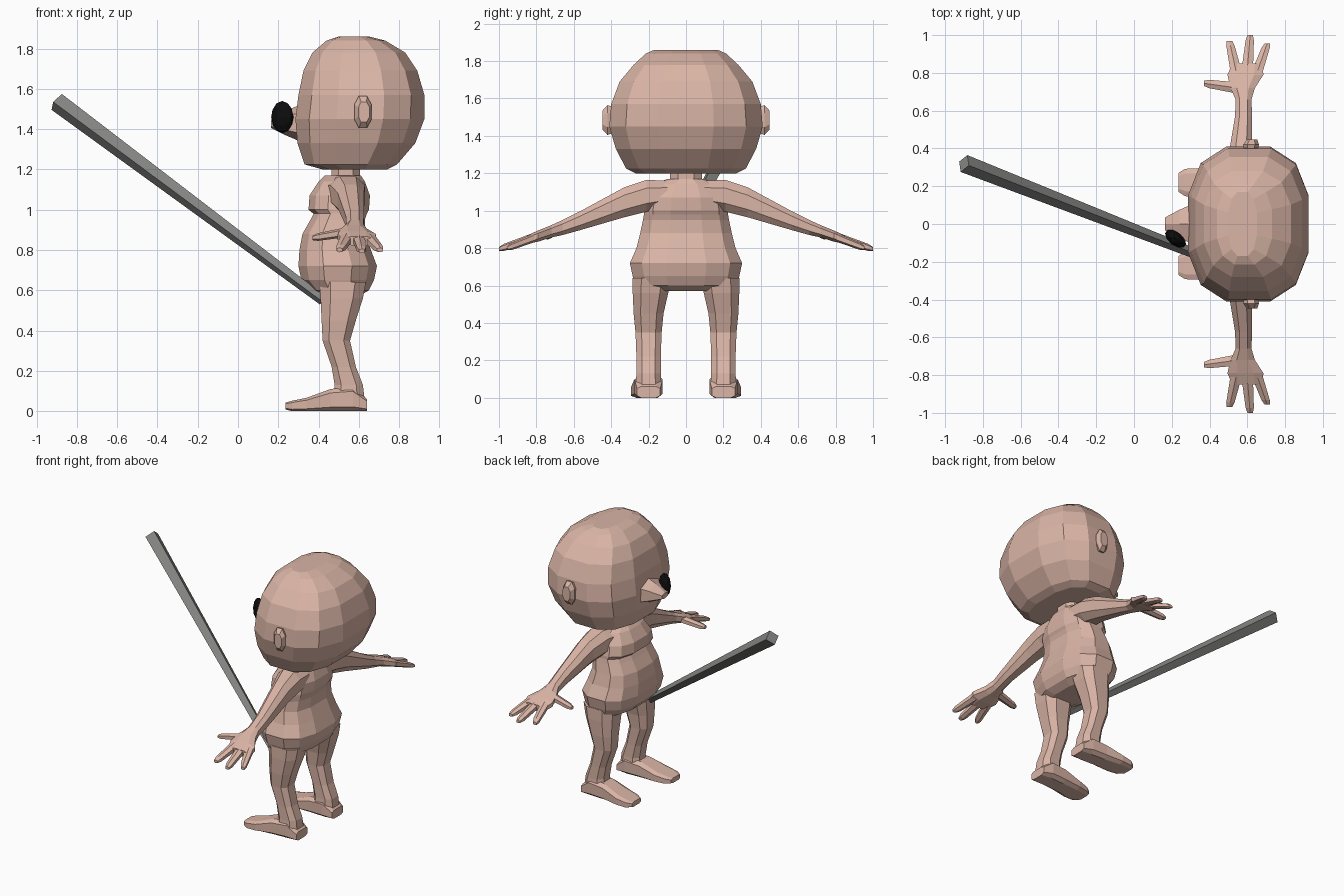
import bpy, bmesh, math
from mathutils import Vector, Matrix

if "Cube" in bpy.data.objects:
    bpy.data.objects.remove(bpy.data.objects["Cube"], do_unlink=True)


def make_material(name, colour):
    material = bpy.data.materials.new(name)
    material.use_nodes = True
    material.diffuse_color = (*colour, 1)
    shader = next(n for n in material.node_tree.nodes if n.type == 'BSDF_PRINCIPLED')
    shader.inputs["Base Color"].default_value = (*colour, 1)
    shader.inputs["Roughness"].default_value = 0.8
    return material


skin = make_material("skin", (0.70, 0.46, 0.38))
grey = make_material("grey metal", (0.24, 0.24, 0.235))
black = make_material("black", (0.004, 0.004, 0.004))

AXES = {'X': Vector((1, 0, 0)), 'Y': Vector((0, 1, 0)), 'Z': Vector((0, 0, 1))}


def finish(name, bm, material, mirrored=False):
    """Turn a bmesh into a flat-shaded object, optionally mirrored side to side."""
    bmesh.ops.recalc_face_normals(bm, faces=bm.faces[:])
    mesh = bpy.data.meshes.new(name)
    bm.to_mesh(mesh)
    bm.free()
    mesh.materials.append(material)
    obj = bpy.data.objects.new(name, mesh)
    bpy.context.collection.objects.link(obj)
    if mirrored:
        modifier = obj.modifiers.new("other side", 'MIRROR')
        modifier.use_axis = (False, True, False)
        modifier.use_mirror_merge = False
    return obj


def loft(name, rings, across, sides=8, power=2.4, mirrored=False, material=skin):
    """Skin rounded cross-sections, each given as (centre, half width, half height)."""
    bm = bmesh.new()
    u, v = AXES[across[0]], AXES[across[1]]
    angles = [(i + 0.5) * math.tau / sides for i in range(sides)]

    def rounded(value):
        return math.copysign(abs(value) ** (2 / power), value)

    biggest = rounded(math.cos(angles[0]))
    loops = []
    for centre, width, height in rings:
        loops.append([bm.verts.new(Vector(centre)
                                   + u * width * rounded(math.cos(a)) / biggest
                                   + v * height * rounded(math.sin(a)) / biggest)
                      for a in angles])
    for low, high in zip(loops, loops[1:]):
        for i in range(sides):
            j = (i + 1) % sides
            bm.faces.new((low[i], low[j], high[j], high[i]))
    bm.faces.new(loops[0][::-1])
    bm.faces.new(loops[-1])
    return finish(name, bm, material, mirrored)


def stack(name, levels, sides=12, power=2.6):
    """Central body part from levels of (height, front x, back x, half width)."""
    rings = [(((front + back) / 2, 0, z), (back - front) / 2, half)
             for z, front, back, half in levels]
    return loft(name, rings, "XY", sides, power)


# Head, neck and torso
stack("head", [
    (1.20, .42, .74, .27), (1.225, .33, .79, .32), (1.33, .295, .88, .375),
    (1.45, .285, .925, .41), (1.57, .30, .925, .40), (1.69, .325, .89, .355),
    (1.78, .37, .83, .28), (1.84, .44, .73, .215), (1.86, .50, .65, .17)])
stack("neck", [(1.1, .46, .62, .1), (1.17, .465, .605, .085), (1.23, .465, .605, .085)], 8)
stack("torso", [
    (.57, .42, .60, .20), (.60, .36, .65, .27), (.65, .315, .675, .285),
    (.72, .30, .69, .30), (.80, .305, .66, .265), (.88, .32, .63, .245),
    (.95, .36, .63, .23), (.98, .375, .64, .225), (1.0, .35, .65, .225),
    (1.07, .355, .655, .21), (1.14, .40, .63, .17), (1.17, .43, .61, .10)])

# Nose: a blunt wedge
loft("nose", [((.32, 0, 1.43), .11, .085), ((.24, 0, 1.43), .075, .055),
              ((.165, 0, 1.425), .035, .018)], "YZ", 6)

# Single dark eye beside the nose
bm = bmesh.new()
bmesh.ops.create_icosphere(bm, subdivisions=2, radius=1, matrix=(
    Matrix.Translation((.22, -.078, 1.46))
    @ Matrix.Rotation(math.radians(-38), 4, 'Z')
    @ Matrix.Diagonal((.065, .036, .08, 1))))
finish("eye", bm, black)

# Ears
loft("ears", [((.615, .36, 1.485), .03, .06), ((.62, .42, 1.485), .042, .08),
              ((.625, .447, 1.485), .028, .05)], "XZ", mirrored=True)

# Arms running out into flat palms
arm = [(.10, .53, 1.09, .10, .07), (.21, .545, 1.08, .085, .085),
       (.33, .56, 1.045, .065, .08), (.45, .57, .995, .055, .065),
       (.57, .58, .945, .045, .05), (.66, .58, .91, .042, .04),
       (.72, .575, .89, .065, .033), (.79, .59, .865, .095, .03),
       (.85, .60, .845, .08, .022)]
loft("arms", [((x, y, z), w, h) for y, x, z, w, h in arm], "XZ", mirrored=True)

# Three fingers and a thumb on each hand
fingers = {"front_finger": ((.54, .81, .86), (.505, .97, .80)),
           "middle_finger": ((.60, .82, .855), (.615, 1.0, .795)),
           "back_finger": ((.65, .80, .86), (.705, .955, .80)),
           "thumb": ((.55, .72, .89), (.37, .745, .86))}
for name, ends in fingers.items():
    base, tip = map(Vector, ends)
    loft(name, [(base, .03, .022), (base.lerp(tip, .85), .022, .017), (tip, .014, .01)],
         "YZ" if name == "thumb" else "XZ", 6, mirrored=True)

# Legs
leg = [(.64, .52, .185, .115, .10), (.56, .515, .19, .105, .095),
       (.45, .50, .20, .085, .08), (.35, .488, .20, .068, .07),
       (.22, .525, .20, .06, .065), (.13, .55, .20, .07, .065),
       (.05, .55, .20, .08, .07)]
loft("legs", [((x, y, z), w, d) for z, x, y, w, d in leg], "XY", power=2.8, mirrored=True)

# Feet, flat underneath, given as (x, y, half width, bottom, top)
foot = [(.235, .22, .05, .008, .042), (.27, .22, .072, 0, .052), (.34, .215, .08, 0, .066),
        (.46, .205, .075, 0, .11), (.57, .20, .075, 0, .12), (.64, .20, .062, 0, .06)]
loft("feet", [((x, y, (low + top) / 2), w, (top - low) / 2) for x, y, w, low, top in foot],
     "YZ", power=4, mirrored=True)

# Square-section pole widening towards its far end
near, far = Vector((.42, -.195, .55)), Vector((-.9, .32, 1.535))
span = far - near
bm = bmesh.new()
bmesh.ops.create_cone(bm, cap_ends=True, segments=4, radius1=.025, radius2=.048,
                      depth=span.length,
                      matrix=Matrix.Translation((near + far) / 2)
                      @ span.to_track_quat('Z', 'Y').to_matrix().to_4x4())
finish("pole", bm, grey)
